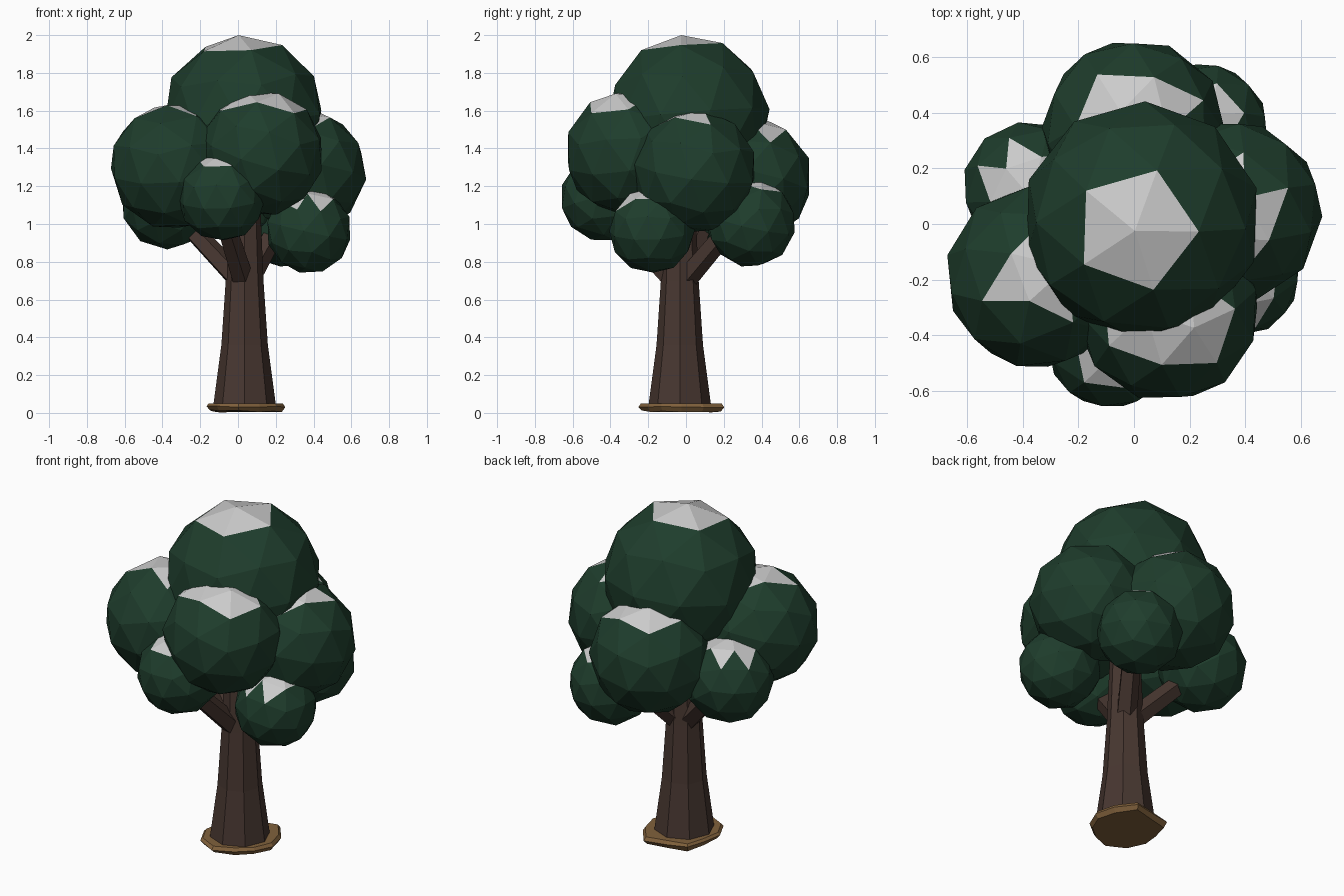
import bpy, bmesh, math, random
from mathutils import Vector, Euler

if "Cube" in bpy.data.objects:
    bpy.data.objects.remove(bpy.data.objects["Cube"])

random.seed(4)

def material(name, rgb):
    m = bpy.data.materials.new(name)
    m.diffuse_color = (*rgb, 1)
    m.use_nodes = True
    m.node_tree.nodes["Principled BSDF"].inputs["Base Color"].default_value = m.diffuse_color
    return m

LEAF = material("leaf_green", (0.013, 0.046, 0.025))
SNOW = material("snow_grey", (0.8, 0.8, 0.8))
BARK = material("bark_brown", (0.064, 0.038, 0.03))
SOIL = material("soil_brown", (0.22, 0.12, 0.045))

def finish(bm, name, *mats):
    bmesh.ops.recalc_face_normals(bm, faces=bm.faces)
    me = bpy.data.meshes.new(name)
    bm.to_mesh(me)
    bm.free()
    for m in mats:
        me.materials.append(m)
    ob = bpy.data.objects.new(name, me)
    bpy.context.collection.objects.link(ob)
    return ob

def loft(name, rings, mat):
    """Skin a list of vertex rings and cap both ends."""
    bm = bmesh.new()
    vs = [[bm.verts.new(p) for p in r] for r in rings]
    n = len(vs[0])
    for a, b in zip(vs, vs[1:]):
        for i in range(n):
            j = (i + 1) % n
            bm.faces.new((a[i], a[j], b[j], b[i]))
    bm.faces.new(vs[0][::-1])
    bm.faces.new(vs[-1])
    return finish(bm, name, mat)

def ring(c, r, n, axis=Vector((0, 0, 1))):
    q = Vector((0, 0, 1)).rotation_difference(axis)
    return [Vector(c) + q @ Vector((r * math.cos(t), r * math.sin(t), 0))
            for t in (math.tau * i / n for i in range(n))]

# Foliage balls: faceted spheres whose upward faces carry snow
def foliage(name, c, r, tilt, snow=0.82):
    bm = bmesh.new()
    bmesh.ops.create_icosphere(bm, subdivisions=2, radius=r)
    rot = Euler([math.radians(a) for a in tilt]).to_matrix()
    for v in bm.verts:
        v.co = rot @ v.co + Vector(c)
    bm.normal_update()
    for f in bm.faces:
        f.material_index = int(f.normal.z > snow)
    finish(bm, name, LEAF, SNOW)

foliage("crown_top", (0.027, 0.012, 1.57), 0.432, (5, -3, -2), 0.87)
foliage("crown_front", (0.122, -0.31, 1.375), 0.335, (16, 12, 20), 0.77)
foliage("crown_left", (-0.345, -0.19, 1.305), 0.337, (8, -14, 40), 0.85)
foliage("crown_right", (0.35, 0.045, 1.28), 0.332, (-6, 10, 15), 0.87)
foliage("crown_back", (0.0, 0.335, 1.235), 0.336, (-14, 4, 50))
foliage("tuft_front", (-0.085, -0.435, 1.14), 0.233, (14, -6, 10), 0.8)
foliage("tuft_right", (0.375, -0.18, 0.965), 0.228, (8, 10, 30), 0.72)
foliage("tuft_left", (-0.375, 0.125, 1.11), 0.246, (-25, -12, 25), 0.72)
foliage("tuft_back", (0.25, 0.345, 1.005), 0.237, (-12, 8, 5), 0.8)

# Flared eight-sided trunk
loft("trunk", [ring((0.035, -0.033, z), r, 8) for z, r in
     ((0.03, 0.167), (0.36, 0.123), (0.7, 0.1), (1.3, 0.075))], BARK)

# Branches reaching into the lower tufts
for name, end in (("branch_front", (-0.08, -0.38, 1.04)),
                  ("branch_left", (-0.33, 0.11, 1.06)),
                  ("branch_back", (0.24, 0.28, 1.04))):
    s, e = Vector((0.035, -0.033, 0.67)), Vector(end)
    d = (e - s).normalized()
    loft(name, [ring(s, 0.062, 5, d), ring(e, 0.052, 5, d)], BARK)

# Irregular patch of soil under the trunk
RADII = (0.215, 0.22, 0.25, 0.2, 0.225, 0.19, 0.21, 0.225, 0.23, 0.195, 0.2)
def patch(z, k, wobble):
    pts = []
    for i, r in enumerate(RADII):
        t = math.tau * i / len(RADII)
        pts.append((0.035 + k * r * math.cos(t), -0.025 + k * r * math.sin(t),
                    z + random.uniform(0, wobble)))
    return pts
loft("soil_patch", [patch(0.002, 0.92, 0.014), patch(0.028, 1.0, 0.01),
                    patch(0.05, 0.94, 0)], SOIL)
